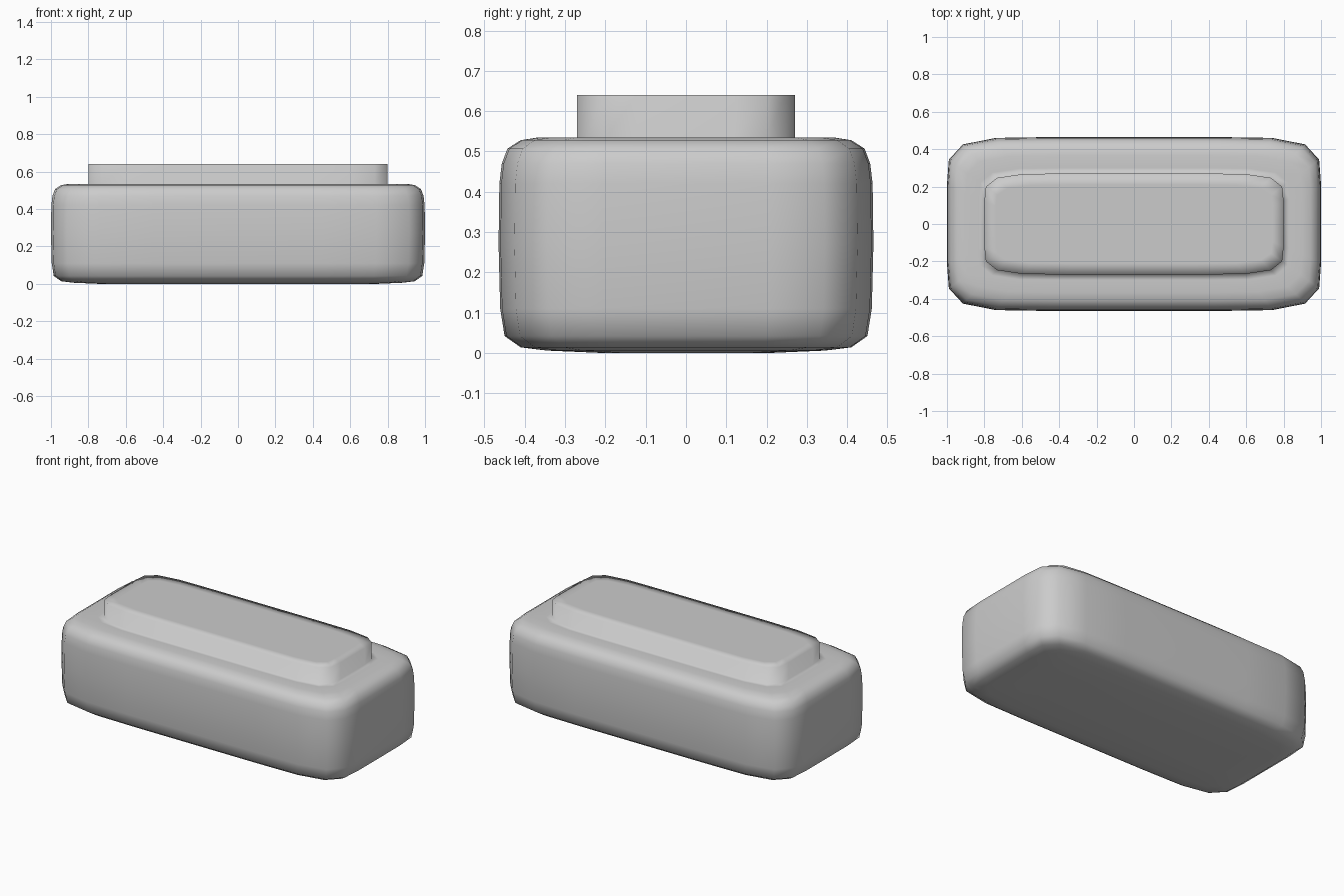
import bpy, bmesh

if "Cube" in bpy.data.objects:
    bpy.data.objects.remove(bpy.data.objects["Cube"])

# Rounded-corner outline of one quadrant, as fractions of half width and half depth
CORNER = [(1, .45), (.99, .74), (.915, .915), (.74, .99), (.45, 1)]


def ring(bm, hx, hy, z):
    pts = CORNER
    loop = (pts + [(-x, y) for x, y in reversed(pts)]
            + [(-x, -y) for x, y in pts] + [(x, -y) for x, y in reversed(pts)])
    return [bm.verts.new((x * hx, y * hy, z)) for x, y in loop]


def loft(name, sections):
    bm = bmesh.new()
    rings = [ring(bm, *s) for s in sections]
    n = len(rings[0])
    for a, b in zip(rings, rings[1:]):
        for i in range(n):
            j = (i + 1) % n
            bm.faces.new((a[i], a[j], b[j], b[i]))
    bm.faces.new(list(reversed(rings[0])))
    bm.faces.new(rings[-1])
    for f in bm.faces:
        f.smooth = True
    mesh = bpy.data.meshes.new(name)
    bm.to_mesh(mesh)
    bm.free()
    obj = bpy.data.objects.new(name, mesh)
    bpy.context.collection.objects.link(obj)
    return obj


# Soft block: (inset from the full outline, height)
BODY = [(.26, 0), (.12, .006), (.055, .014), (.015, .042), (.004, .11), (0, .27),
        (.002, .42), (.008, .47), (.022, .507), (.055, .528), (.1, .535)]
sections = [(1 - d, .465 - d, z) for d, z in BODY]

# Raised plate rising straight out of the top, with a crisp flat rim
sections += [(.83, .30, .535), (.8, .27, .535), (.8, .27, .64), (.74, .21, .64)]
loft("block_with_raised_plate", sections)
